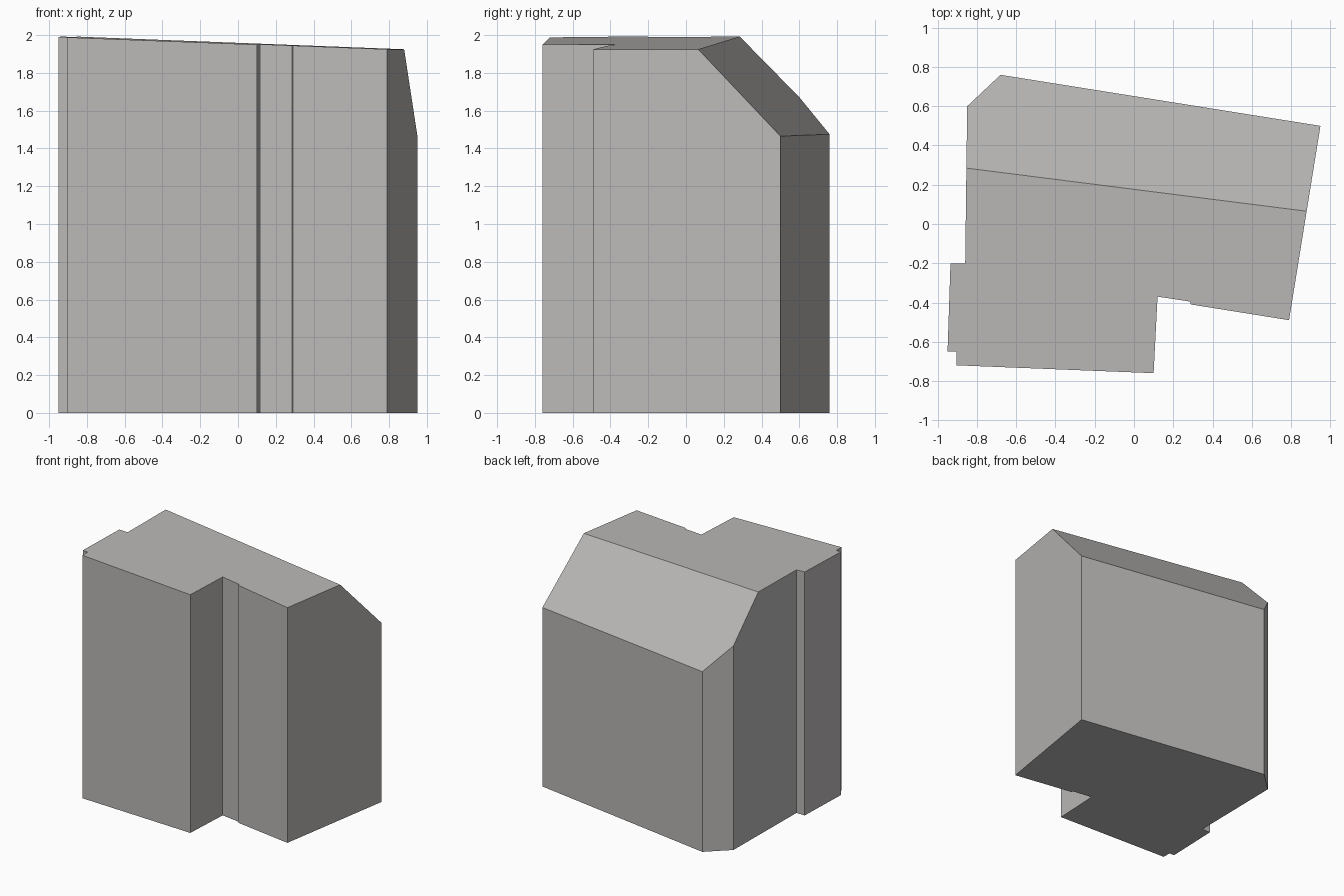
import bpy, bmesh
from mathutils import Vector

if "Cube" in bpy.data.objects:
    bpy.data.objects.remove(bpy.data.objects["Cube"])

# Footprint of the building, counter-clockwise
FOOTPRINT = [(-0.95, -0.65), (-0.905, -0.65), (-0.905, -0.72), (0.10, -0.76),
             (0.12, -0.37), (0.285, -0.395), (0.29, -0.41), (0.79, -0.49),
             (0.95, 0.50), (-0.68, 0.76), (-0.85, 0.60), (-0.86, -0.20),
             (-0.935, -0.20)]
RIDGE_A = Vector((-0.855, 0.285, 1.998))
RIDGE_B = Vector((0.88, 0.065, 1.93))


def roof_height(x, y):
    """Lower of the nearly flat roof plane and the steep back slope."""
    flat = 1.958 - 0.038 * x + 0.006 * y
    slope = 1.465 - 0.1724 * (x - 0.95) - 1.041 * (y - 0.50)
    return min(flat, slope)


# Extrude the footprint
bm = bmesh.new()
base = bm.faces.new([bm.verts.new((x, y, 0)) for x, y in FOOTPRINT])
ext = bmesh.ops.extrude_face_region(bm, geom=[base], use_keep_orig=True)
top = [v for v in ext["geom"] if isinstance(v, bmesh.types.BMVert)]
bmesh.ops.translate(bm, verts=top, vec=(0, 0, 1))

# Split the roof along the ridge, then lift it onto the two roof planes
along = RIDGE_B - RIDGE_A
roof = [f for f in bm.faces if all(v.co.z > 0.5 for v in f.verts)]
edges = [e for f in roof for e in f.edges]
bmesh.ops.bisect_plane(bm, geom=roof + list(set(edges)) + top, dist=1e-5,
                       plane_co=RIDGE_A, plane_no=(-along.y, along.x, 0))
for v in bm.verts:
    if v.co.z > 0.5:
        v.co.z = roof_height(v.co.x, v.co.y)
bmesh.ops.recalc_face_normals(bm, faces=bm.faces[:])

mesh = bpy.data.meshes.new("building")
bm.to_mesh(mesh)
bm.free()

# One plain grey for the whole building
mat = bpy.data.materials.new("warm_grey")
mat.diffuse_color = (0.5, 0.487, 0.478, 1)
mat.use_nodes = True
mat.node_tree.nodes["Principled BSDF"].inputs["Base Color"].default_value = mat.diffuse_color
mesh.materials.append(mat)
bpy.context.collection.objects.link(bpy.data.objects.new("building", mesh))
